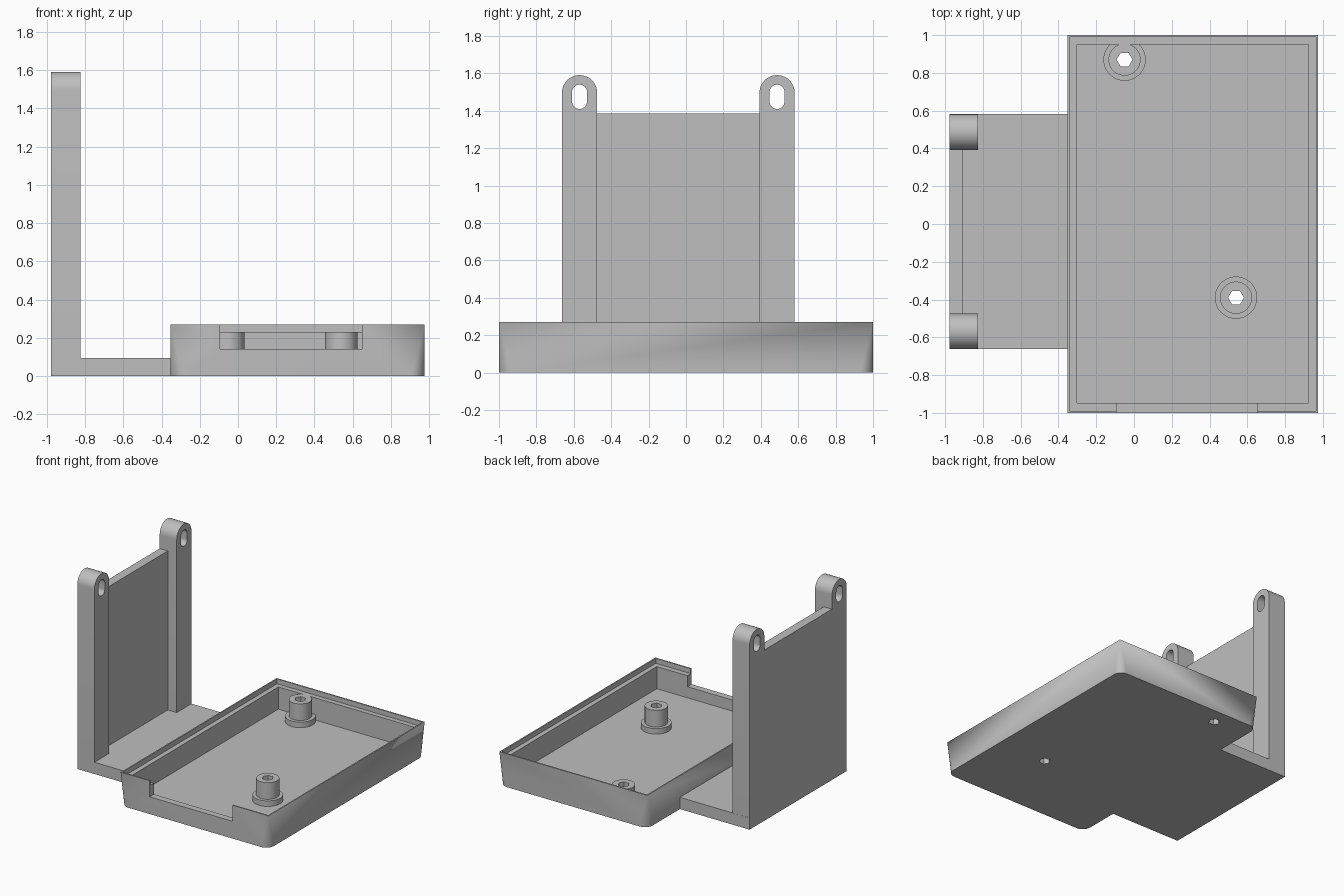
import bpy, bmesh
from math import cos, sin, pi, radians
from mathutils import Vector

if "Cube" in bpy.data.objects:
    bpy.data.objects.remove(bpy.data.objects["Cube"], do_unlink=True)

grey = bpy.data.materials.new("plain grey")
grey.use_nodes = True
GREY = (0.52, 0.52, 0.52, 1)
grey.diffuse_color = GREY
grey.node_tree.nodes["Principled BSDF"].inputs["Base Color"].default_value = GREY


def make(name, bm):
    bmesh.ops.recalc_face_normals(bm, faces=bm.faces)
    mesh = bpy.data.meshes.new(name)
    bm.to_mesh(mesh)
    bm.free()
    mesh.materials.append(grey)
    obj = bpy.data.objects.new(name, mesh)
    bpy.context.collection.objects.link(obj)
    return obj


def prism(name, outline, offset):
    """Extrude a closed outline of 3D points along an offset."""
    bm = bmesh.new()
    face = bm.faces.new([bm.verts.new(p) for p in outline])
    side = bmesh.ops.extrude_face_region(bm, geom=[face], use_keep_orig=True)
    moved = [v for v in side["geom"] if isinstance(v, bmesh.types.BMVert)]
    bmesh.ops.translate(bm, vec=Vector(offset), verts=moved)
    return make(name, bm)


def box(name, x, y, z):
    outline = [(x[0], y[0], z[0]), (x[1], y[0], z[0]), (x[1], y[1], z[0]), (x[0], y[1], z[0])]
    return prism(name, outline, (0, 0, z[1] - z[0]))


def cylinder(name, cx, cy, r, z0, z1, sides=48):
    ring = [2 * pi * i / sides for i in range(sides)]
    return prism(name, [(cx + r * cos(a), cy + r * sin(a), z0) for a in ring], (0, 0, z1 - z0))


def boolean(target, tool, operation="DIFFERENCE"):
    tool.hide_render = True
    mod = target.modifiers.new("boolean", "BOOLEAN")
    mod.object, mod.operation, mod.solver = tool, operation, "EXACT"
    bpy.context.view_layer.objects.active = target
    bpy.ops.object.modifier_apply(modifier=mod.name)
    bpy.data.objects.remove(tool, do_unlink=True)


def smooth(obj):
    bpy.ops.object.select_all(action="DESELECT")
    obj.select_set(True)
    bpy.context.view_layer.objects.active = obj
    bpy.ops.object.shade_smooth_by_angle(angle=radians(30))


# Tray: square rim, corners that round off toward the bottom
X0, X1, Y0, Y1 = -0.353, 0.975, -1.0, 1.0
RIM, LEDGE, FLOOR, PLATE = 0.27, 0.23, 0.05, 0.095
R = 0.07
bm = bmesh.new()
for x, sx in ((X0, 1), (X1, -1)):
    for y, sy in ((Y0, 1), (Y1, -1)):
        bm.verts.new((x, y, RIM))
        for i in range(9):
            a = i * pi / 16
            bm.verts.new((x + sx * R * (1 - cos(a)), y + sy * R * (1 - sin(a)), 0))
bmesh.ops.convex_hull(bm, input=bm.verts)
bmesh.ops.dissolve_limit(bm, angle_limit=radians(0.5), verts=bm.verts, edges=bm.edges)
tray = make("tray", bm)

# Cavity, lid ledge and front opening
boolean(tray, box("cavity_cutter", (X0 + .05, X1 - .05), (Y0 + .053, Y1 - .05), (FLOOR, 1)))
boolean(tray, box("ledge_cutter", (X0 + .011, X1 - .011), (Y0 + .011, Y1 - .011), (LEDGE, 1)))
boolean(tray, box("opening_cutter", (-0.093, 0.65), (Y0 - .1, Y0 + .1), (0.14, 1)))

# Screw bosses with hexagonal holes through the tray floor
for side, cx, cy in (("back", -0.05, 0.87), ("front", 0.54, -0.39)):
    boss = cylinder(side + "_boss", cx, cy, 0.085, FLOOR, LEDGE)
    boolean(boss, cylinder("flange", cx, cy, 0.112, FLOOR, FLOOR + 0.045), "UNION")
    boolean(boss, cylinder("hex_cutter", cx, cy, 0.042, -0.1, 1, 6))
    boolean(tray, cylinder("hex_cutter", cx, cy, 0.042, -0.1, 1, 6))
    smooth(boss)
smooth(tray)

# Side plate and upright panel
BACK = -0.978
box("side_plate", (BACK, X0), (-0.662, 0.582), (0, PLATE))
box("upright_panel", (BACK, -0.905), (-0.475, 0.393), (PLATE, 1.385))


def slot_outline(x, cy, r, low, high, round_bottom):
    top = [(x, cy + r * cos(a), high + r * sin(a)) for a in (pi * i / 24 for i in range(25))]
    if round_bottom:
        return top + [(x, cy - r * cos(a), low - r * sin(a)) for a in (pi * i / 24 for i in range(25))]
    return top + [(x, cy - r, low), (x, cy + r, low)]


# Round-topped posts with slotted eyes
for side, cy in (("front", -0.569), ("back", 0.487)):
    post = prism(side + "_post", slot_outline(BACK, cy, 0.094, PLATE, 1.497, False), (0.153, 0, 0))
    boolean(post, prism("slot_cutter", slot_outline(BACK - .1, cy, 0.04, 1.45, 1.5, True), (0.4, 0, 0)))
    smooth(post)
